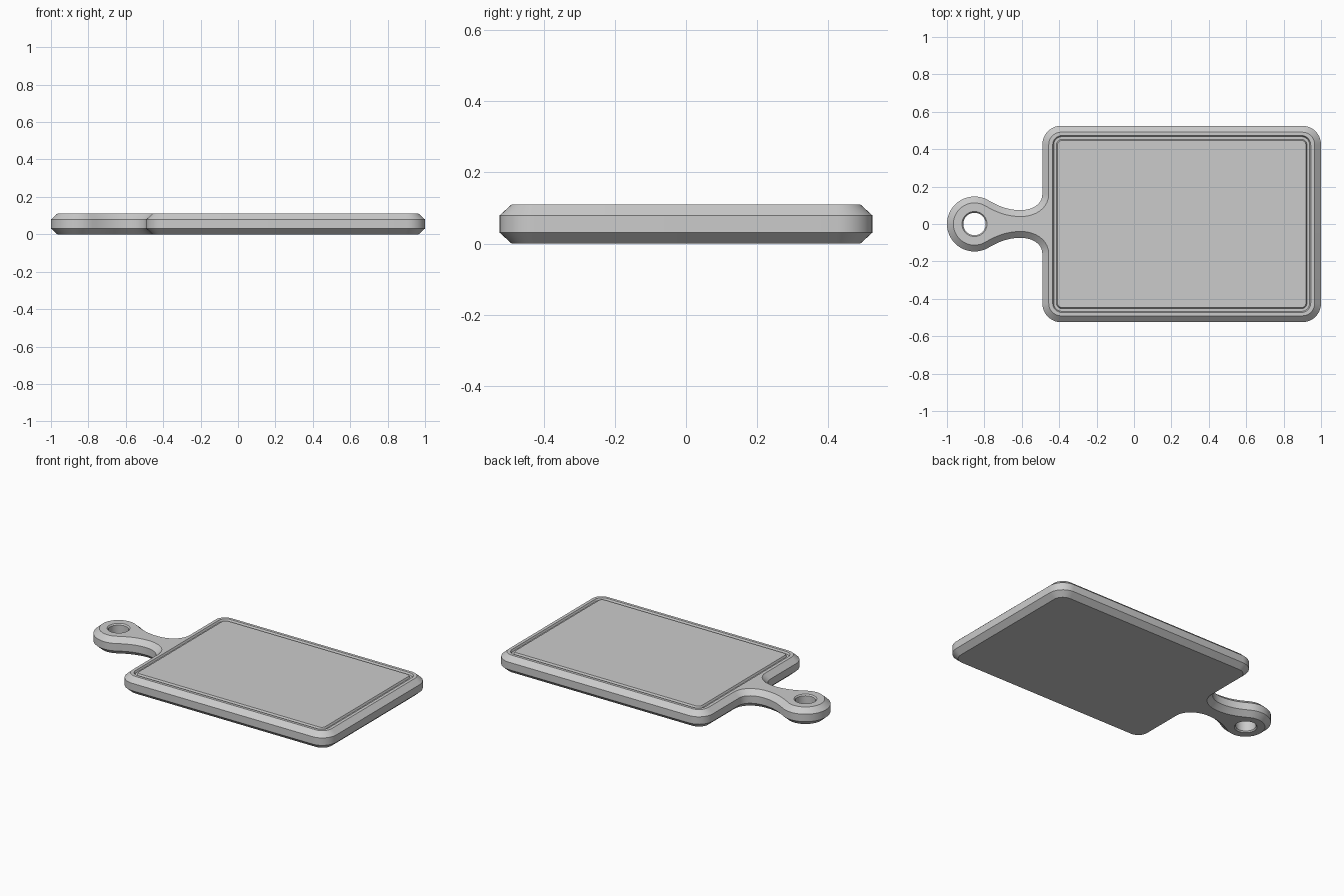
import bpy, bmesh
from math import sin, cos, radians
from mathutils import Vector

if "Cube" in bpy.data.objects:
    bpy.data.objects.remove(bpy.data.objects["Cube"])

bm = bmesh.new()


def arc(cx, cy, r, a0, a1, n):
    return [Vector((cx + r * cos(radians(a0 + (a1 - a0) * i / n)),
                    cy + r * sin(radians(a0 + (a1 - a0) * i / n)))) for i in range(n + 1)]


def bezier(a, b, c, d, n):
    a, b, c, d = map(Vector, (a, b, c, d))
    ts = [i / n for i in range(1, n + 1)]
    return [a * (1 - t)**3 + b * 3 * t * (1 - t)**2 + c * 3 * t * t * (1 - t) + d * t**3 for t in ts]


def inset(pts, d):
    # clockwise outline moved inward by d along mitred normals
    out = []
    for i, p in enumerate(pts):
        e0 = (p - pts[i - 1]).normalized()
        e1 = (pts[(i + 1) % len(pts)] - p).normalized()
        n0, n1 = Vector((e0.y, -e0.x)), Vector((e1.y, -e1.x))
        m = (n0 + n1).normalized()
        out.append(p + m * d / max(m.dot(n0), 0.3))
    return out


def ring(pts, z):
    return [bm.verts.new((p.x, p.y, z)) for p in pts]


def loft(rings):
    for a, b in zip(rings, rings[1:]):
        for i in range(len(a)):
            j = (i + 1) % len(a)
            bm.faces.new((a[i], a[j], b[j], b[i]))


def fill(rings):
    # flat cap between an outline and the loops inside it
    edges = []
    for r in rings:
        for i in range(len(r)):
            e = bm.edges.get((r[i - 1], r[i]))
            edges.append(e or bm.edges.new((r[i - 1], r[i])))
    bmesh.ops.triangle_fill(bm, edges=edges, use_beauty=True, normal=(0, 0, 1))


# outline: round handle end, neck, fillet, rounded body; mirrored across y
half = arc(-0.853, 0, 0.147, 180, 60, 16)
half += bezier(half[-1], (-0.715, 0.0895), (-0.665, 0.074), (-0.605, 0.074), 10)
half += bezier(half[-1], (-0.545, 0.074), (-0.49, 0.105), (-0.49, 0.16), 10)
half += arc(-0.39, 0.425, 0.1, 180, 90, 10) + arc(0.9, 0.425, 0.1, 90, 0, 10)
outline = half + [Vector((p.x, -p.y)) for p in reversed(half[1:])]

# chamfered board edge
board = [ring(inset(outline, d), z) for d, z in ((0.034, 0), (0, 0.031), (0, 0.079), (0.034, 0.11))]
loft(board)

# hanging hole with a small chamfer
hole = [ring(arc(-0.853, 0, r, 0, 360, 32)[:-1], z)
        for r, z in ((0.067, 0), (0.06, 0.008), (0.06, 0.102), (0.067, 0.11))]
loft(hole)

# juice groove
x0, x1, y, r = -0.435, 0.945, 0.473, 0.05
rect = (arc(x0 + r, y - r, r, 180, 90, 8) + arc(x1 - r, y - r, r, 90, 0, 8) +
        arc(x1 - r, r - y, r, 0, -90, 8) + arc(x0 + r, r - y, r, -90, -180, 8))
groove = [ring(inset(rect, d), z) for d, z in ((0, 0.11), (0.006, 0.098), (0.02, 0.098), (0.026, 0.11))]
loft(groove)

# flat faces
fill([board[0], hole[0]])
fill([board[3], hole[3], groove[0]])
bm.faces.new(groove[3])
bmesh.ops.recalc_face_normals(bm, faces=bm.faces[:])

mesh = bpy.data.meshes.new("cutting_board")
bm.to_mesh(mesh)
bm.free()
obj = bpy.data.objects.new("cutting_board", mesh)
bpy.context.collection.objects.link(obj)
bpy.context.view_layer.objects.active = obj
obj.select_set(True)
bpy.ops.object.shade_smooth_by_angle(angle=radians(30))
